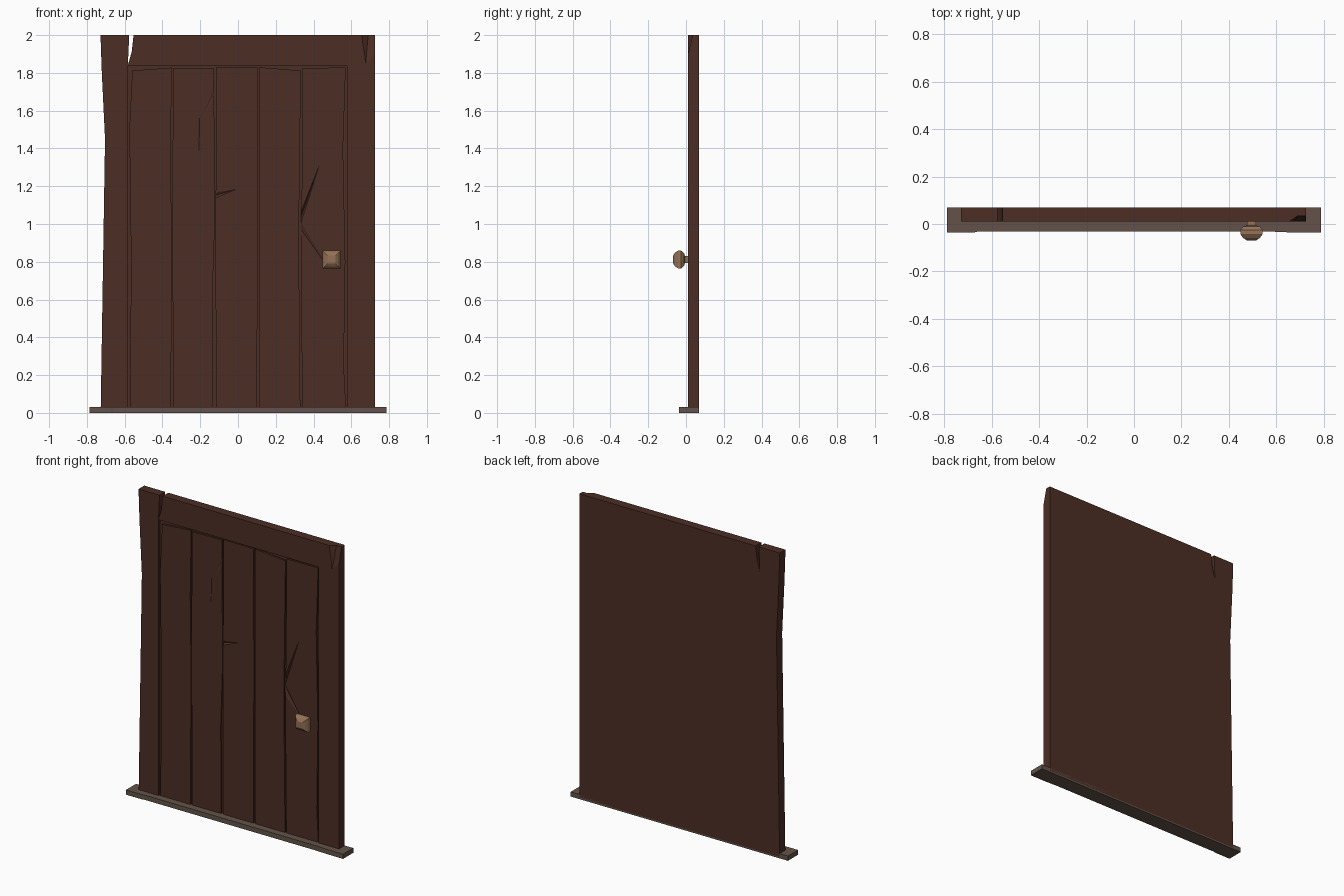
import bpy, bmesh, math
from mathutils import Vector

if "Cube" in bpy.data.objects:
    bpy.data.objects.remove(bpy.data.objects["Cube"])


def material(name, rgb):
    m = bpy.data.materials.new(name)
    m.diffuse_color = (*rgb, 1)
    m.use_nodes = True
    m.node_tree.nodes["Principled BSDF"].inputs["Base Color"].default_value = m.diffuse_color
    return m


WOOD = material("dark red wood", (0.072, 0.027, 0.018))
SILL = material("grey brown stone", (0.125, 0.086, 0.067))
BRASS = material("dull brass", (0.30, 0.17, 0.092))


def finish(name, bm, mat):
    bmesh.ops.recalc_face_normals(bm, faces=bm.faces)
    me = bpy.data.meshes.new(name)
    bm.to_mesh(me)
    bm.free()
    me.materials.append(mat)
    ob = bpy.data.objects.new(name, me)
    bpy.context.collection.objects.link(ob)
    return ob


def extrude(name, base, offset, mat):
    """Prism from a flat outline of 3D points."""
    bm = bmesh.new()
    f = bm.faces.new([bm.verts.new(p) for p in base])
    r = bmesh.ops.extrude_face_region(bm, geom=[f])
    bmesh.ops.translate(bm, vec=Vector(offset),
                        verts=[v for v in r["geom"] if isinstance(v, bmesh.types.BMVert)])
    return finish(name, bm, mat)


def slab(name, outline, y0, y1, mat):
    """Front outline (x, z) extruded in depth."""
    return extrude(name, [(x, y0, z) for x, z in outline], (0, y1 - y0, 0), mat)


def hull(name, pts):
    bm = bmesh.new()
    vs = [bm.verts.new(p) for p in pts]
    bmesh.ops.convex_hull(bm, input=vs)
    return finish(name, bm, WOOD)


def cut(ob, cutter):
    m = ob.modifiers.new("cut", "BOOLEAN")
    m.operation = "DIFFERENCE"
    m.solver = "EXACT"
    m.object = cutter
    cutter.hide_render = True
    cutter.hide_viewport = True


def crack(ob, a, b, tip, y, depth):
    """V groove, open from a to b and narrowing to tip, on a face at depth y."""
    mid = ((a[0] + b[0]) / 2, (a[1] + b[1]) / 2)
    e = 0.003
    pts = [(p[0], y - e, p[1]) for p in (a, b, tip)]
    pts += [(p[0], y, p[1]) for p in (a, b, tip)] + [(mid[0], y + depth, mid[1])]
    cut(ob, hull("crack_cutter", pts))


FRONT, BACK, PLANK_Y = 0.010, 0.069, 0.015

# Frame with worn left side and a split through the lintel
frame = slab("door_frame", [
    (-0.727, 0.01), (0.725, 0.01), (0.725, 2.0), (-0.553, 2.0), (-0.563, 1.91),
    (-0.583, 1.842), (-0.576, 2.0), (-0.728, 2.0), (-0.721, 1.8),
    (-0.704, 1.45), (-0.708, 1.2)], FRONT, BACK, WOOD)

# Shallow opening for the planks
cut(frame, slab("opening_cutter", [(-0.583, -0.05), (0.578, -0.05), (0.578, 1.838), (-0.583, 1.838)],
                -0.05, 0.026, WOOD))

# Chipped top right corner
cut(frame, hull("chip_cutter", [
    (0.650, 0.008, 2.01), (0.675, 0.008, 1.84), (0.735, 0.008, 1.90),
    (0.735, 0.036, 2.01), (0.690, 0.036, 2.01), (0.735, 0.008, 2.01)]))

# Planks: outlines with slightly warped edges and slanted tops
planks = [
    [(-0.572, 0.02), (-0.354, 0.02), (-0.352, 1.0), (-0.357, 1.4), (-0.350, 1.828), (-0.560, 1.812), (-0.575, 1.5), (-0.566, 0.8)],
    [(-0.344, 0.02), (-0.133, 0.02), (-0.136, 0.6), (-0.123, 1.0), (-0.127, 1.824), (-0.343, 1.822), (-0.347, 1.2)],
    [(-0.116, 0.02), (0.100, 0.02), (0.104, 0.9), (0.103, 1.828), (-0.115, 1.830), (-0.119, 0.9)],
    [(0.111, 0.02), (0.330, 0.02), (0.322, 0.9), (0.326, 1.3), (0.333, 1.812), (0.112, 1.830)],
    [(0.340, 0.02), (0.572, 0.02), (0.560, 0.25), (0.568, 0.8), (0.556, 1.4), (0.570, 1.828), (0.342, 1.826), (0.338, 1.2), (0.332, 0.98)],
]
boards = [slab("plank_%d" % (i + 1), o, PLANK_Y, 0.03, WOOD) for i, o in enumerate(planks)]

# Splits running out of the plank seams
crack(boards[1], (-0.121, 1.73), (-0.121, 1.67), (-0.205, 1.54), PLANK_Y, 0.004)
crack(boards[1], (-0.213, 1.56), (-0.196, 1.56), (-0.206, 1.33), PLANK_Y, 0.003)
crack(boards[2], (-0.125, 1.135), (-0.110, 1.168), (-0.008, 1.185), PLANK_Y, 0.010)
crack(boards[4], (0.328, 0.99), (0.328, 1.05), (0.432, 1.315), PLANK_Y, 0.012)
crack(boards[4], (0.328, 1.02), (0.330, 0.935), (0.460, 0.795), PLANK_Y, 0.012)

# Sill with a slightly hollowed front edge
extrude("sill", [(-0.787, -0.036, 0), (-0.675, -0.036, 0), (-0.66, -0.032, 0), (0.58, -0.032, 0),
                 (0.67, -0.036, 0), (0.787, -0.036, 0), (0.787, BACK, 0), (-0.787, BACK, 0)],
        (0, 0, 0.031), SILL)

# Square knob: stacked square rings along y
bm = bmesh.new()
rings = []
for half, y in [(0.018, 0.02), (0.018, -0.006), (0.034, -0.010), (0.047, -0.026),
                (0.047, -0.042), (0.036, -0.058), (0.020, -0.069)]:
    rings.append([bm.verts.new((0.495 + sx * half, y, 0.812 + sz * half))
                  for sx, sz in ((-1, -1), (1, -1), (1, 1), (-1, 1))])
for lo, hi in zip(rings, rings[1:]):
    for k in range(4):
        bm.faces.new((lo[k], lo[(k + 1) % 4], hi[(k + 1) % 4], hi[k]))
bm.faces.new(rings[0])
bm.faces.new(rings[-1])
finish("knob", bm, BRASS)
